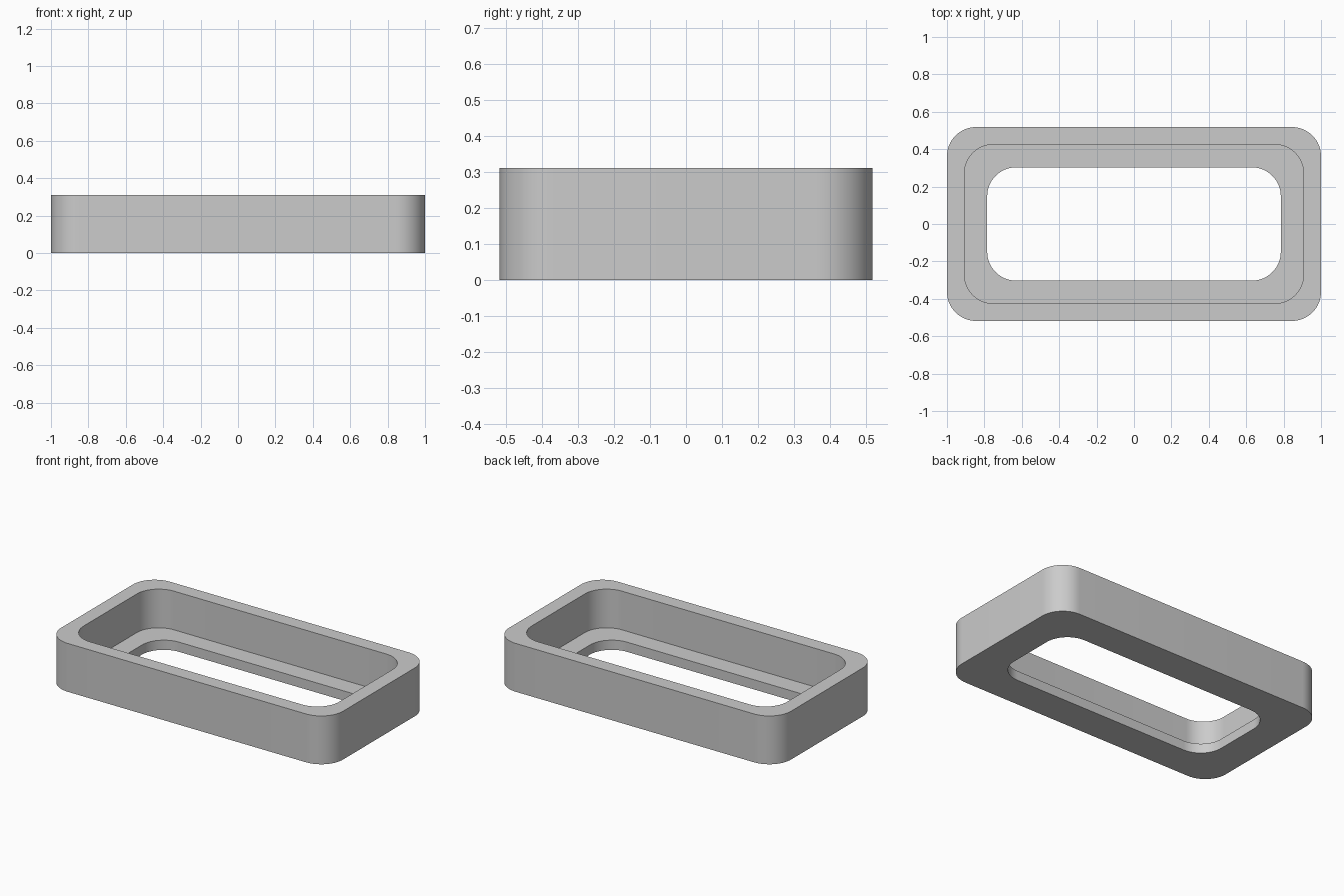
import bpy
import bmesh
from math import cos, sin, pi

if "Cube" in bpy.data.objects:
    bpy.data.objects.remove(bpy.data.objects["Cube"], do_unlink=True)

HEIGHT, LIP = 0.31, 0.062
RADIUS, STEPS = 0.155, 16

grey = bpy.data.materials.new("light grey")
grey.use_nodes = True
colour = (0.6, 0.6, 0.6, 1)
grey.diffuse_color = colour
grey.node_tree.nodes["Principled BSDF"].inputs["Base Color"].default_value = colour


def rounded_loop(bm, half_x, half_y, z):
    """Ring of vertices around a rounded rectangle."""
    ring = []
    corners = [(1, 1), (-1, 1), (-1, -1), (1, -1)]
    for i, (sx, sy) in enumerate(corners):
        for k in range(STEPS + 1):
            a = (i + k / STEPS) * pi / 2
            ring.append(bm.verts.new((sx * (half_x - RADIUS) + RADIUS * cos(a),
                                      sy * (half_y - RADIUS) + RADIUS * sin(a), z)))
    return ring


# Stepped frame: outer wall, rim, inner wall, ledge, opening, underside
outer, inner, opening = (1.0, 0.518), (0.907, 0.425), (0.785, 0.303)
section = [(outer, 0), (outer, HEIGHT), (inner, HEIGHT),
           (inner, LIP), (opening, LIP), (opening, 0)]
bm = bmesh.new()
rings = [rounded_loop(bm, *size, z) for size, z in section]
for a, b in zip(rings, rings[1:] + rings[:1]):
    n = len(a)
    for i in range(n):
        j = (i + 1) % n
        bm.faces.new((a[i], a[j], b[j], b[i]))
bmesh.ops.recalc_face_normals(bm, faces=bm.faces)
mesh = bpy.data.meshes.new("stepped_frame")
bm.to_mesh(mesh)
bm.free()

frame = bpy.data.objects.new("stepped_frame", mesh)
bpy.context.collection.objects.link(frame)
mesh.materials.append(grey)

# Smooth corners, sharp rims
bpy.ops.object.select_all(action="DESELECT")
frame.select_set(True)
bpy.context.view_layer.objects.active = frame
bpy.ops.object.shade_smooth_by_angle(angle=pi / 6)
